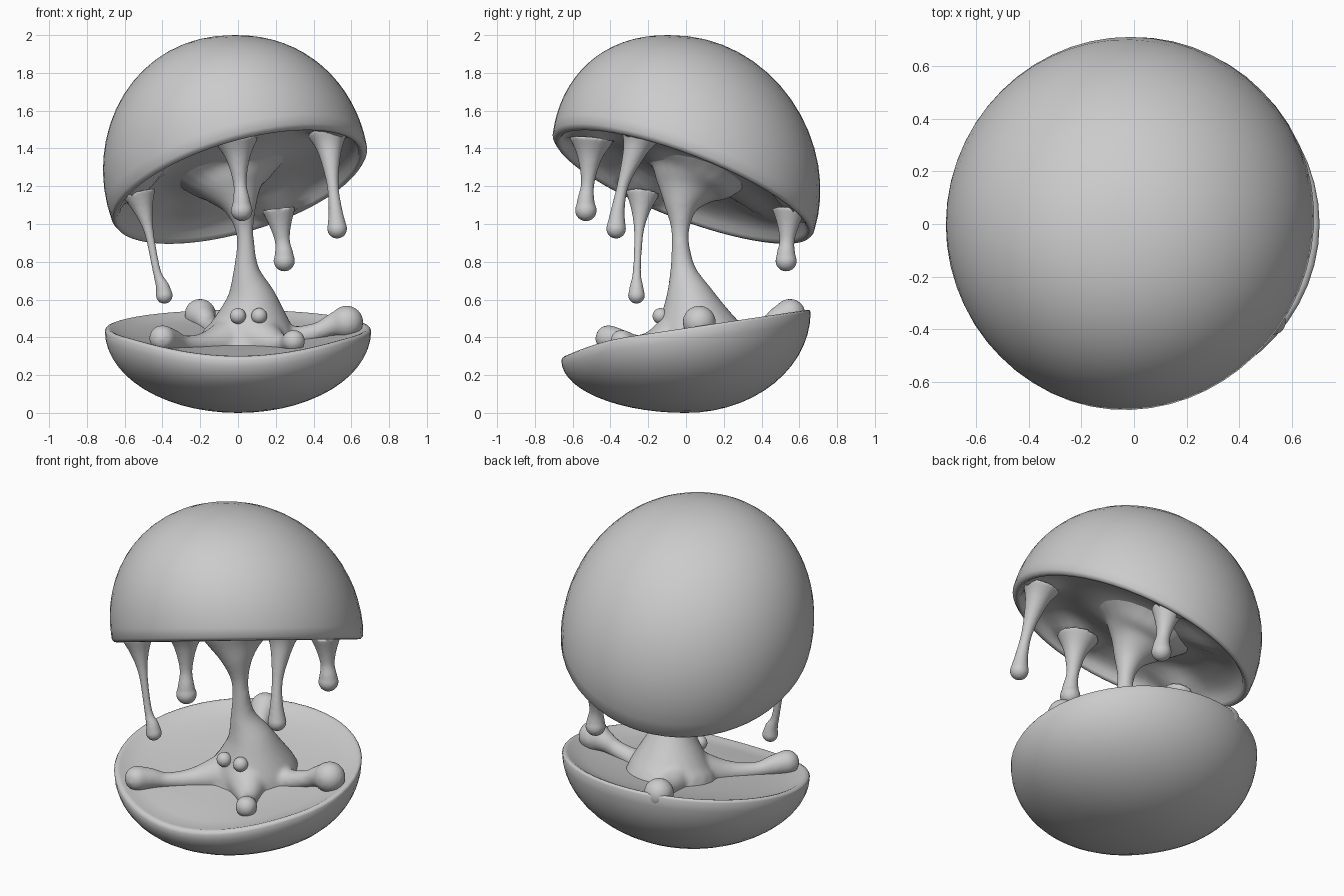
import bpy, bmesh, math
from mathutils import Vector

if "Cube" in bpy.data.objects:
    bpy.data.objects.remove(bpy.data.objects["Cube"])

SEG = 56


def finish(bm, name):
    bmesh.ops.remove_doubles(bm, verts=bm.verts, dist=0.0005)
    bmesh.ops.recalc_face_normals(bm, faces=bm.faces)
    me = bpy.data.meshes.new(name)
    bm.to_mesh(me)
    bm.free()
    for p in me.polygons:
        p.use_smooth = True
    ob = bpy.data.objects.new(name, me)
    bpy.context.collection.objects.link(ob)
    return ob


def loft(bm, rows):
    rings = [[bm.verts.new(p) for p in row] for row in rows]
    n = len(rows[0])
    for a, b in zip(rings, rings[1:]):
        for i in range(n):
            j = (i + 1) % n
            bm.faces.new((a[i], a[j], b[j], b[i]))
    return rings


def columns_to_object(name, column):
    """Loft a closed body from one profile per angle."""
    cols = [column(2 * math.pi * i / SEG) for i in range(SEG)]
    bm = bmesh.new()
    loft(bm, list(zip(*cols)))
    return finish(bm, name)


# Upper dome: sheared sphere cut by a tilted plane
def plane_z(x, y):
    return 1.212 + 0.28 * x - 0.375 * y


# Ceiling of melted slime sags where the column and drips hang (x, y, drop, spread)
SAGS = ((-.02, 0, .13, .20), (-.52, -.24, .09, .10), (0, -.51, .08, .10),
        (.48, -.26, .08, .10), (.22, .55, .08, .10), (-.2, .35, .05, .12))


def ceiling_z(x, y, up):
    sag = sum(d * math.exp(-((x - a) ** 2 + (y - b) ** 2) / (s * s)) for a, b, d, s in SAGS)
    return plane_z(x, y) + up - sag


def dome_point(t, phi):
    z = 0.72 * math.cos(phi)
    r = 0.705 * math.sin(phi) ** 0.93 if phi > 0 else 0
    return Vector((r * math.cos(t) - 0.01 - 0.01 * z, r * math.sin(t) - 0.13 * z, 1.28 + z))


def dome_column(t):
    lo, hi = 0.3, 2.8
    for _ in range(30):
        mid = (lo + hi) / 2
        p = dome_point(t, mid)
        lo, hi = (mid, hi) if p.z > plane_z(p.x, p.y) else (lo, mid)
    pts = [dome_point(t, lo * k / 16) for k in range(17)]
    rim = pts[-1]
    for s, up in ((.98, -.018), (.955, -.02), (.935, -.005)):
        x, y = rim.x * s, rim.y * s
        pts.append(Vector((x, y, plane_z(x, y) + up)))
    for k in range(15):
        s = .92 * (1 - k / 14)
        x, y = rim.x * s, rim.y * s
        up = .025 + .085 * min(1, (.92 - s) / .3) ** .6
        pts.append(Vector((x, y, ceiling_z(x, y, up))))
    return pts


columns_to_object("upper_shell", dome_column)


# Lower bowl: rim rises to the back, shallow filled top
def bowl_rim(y):
    return 0.435 + 0.15 * y - 0.45 * min(0, y + 0.3) ** 2


def bowl_column(t):
    c, s = math.cos(t), math.sin(t)
    R = 0.705 - 0.045 * s * s
    h = bowl_rim(R * s)
    pts = []
    for k in range(15):
        a = math.pi / 2 * (1 - k / 14)
        r = R * math.cos(a)
        pts.append(Vector((r * c, r * s, h * (1 - math.sin(a)))))
    for q, up in ((.992, .01), (.975, .014), (.955, .01), (.92, -.005),
                  (.8, -.025), (.65, -.038), (.5, -.046), (.25, -.052), (0, -.055)):
        r = R * q
        pts.append(Vector((r * c, r * s, bowl_rim(r * s) + up)))
    return pts


columns_to_object("lower_bowl", bowl_column)


# Soft tube through (x, y, z, radius) points, with optional ball end
def tube(bm, pts, ball=True, steps=6):
    P = [Vector(p) for p in pts]
    P = [2 * P[0] - P[1]] + P + [2 * P[-1] - P[-2]]
    path = []
    for i in range(1, len(P) - 2):
        a, b, c, d = P[i - 1:i + 3]
        for k in range(steps):
            u = k / steps
            path.append(0.5 * (2 * b + (c - a) * u + (2 * a - 5 * b + 4 * c - d) * u * u
                               + (3 * b - a - 3 * c + d) * u ** 3))
    path.append(P[-2])
    rows = []
    for i, p in enumerate(path):
        d = (path[min(i + 1, len(path) - 1)] - path[max(i - 1, 0)]).to_3d()
        q = d.to_track_quat('Z', 'Y')
        r = max(p.w, 0.01)
        rows.append([p.to_3d() + q @ Vector((r * math.cos(t), r * math.sin(t), 0))
                     for t in (2 * math.pi * k / 20 for k in range(20))])
    rings = loft(bm, rows)
    bm.faces.new(rings[0][::-1])
    bm.faces.new(rings[-1])
    if ball:
        s = bmesh.ops.create_icosphere(bm, subdivisions=3, radius=pts[-1][3])
        bmesh.ops.translate(bm, verts=s["verts"], vec=pts[-1][:3])


def melt(bm, name, voxel, smooth):
    ob = finish(bm, name)
    m = ob.modifiers.new("fuse", 'REMESH')
    m.mode = 'VOXEL'
    m.voxel_size = voxel
    m.use_smooth_shade = True
    s = ob.modifiers.new("soften", 'SMOOTH')
    s.iterations = smooth
    s.factor = 0.5


# Slime body stretched between the halves, plus four arms
bm = bmesh.new()
tube(bm, [(.06, .08, .28, .30), (.06, .07, .36, .27), (.07, .05, .45, .225),
          (.07, .02, .6, .14), (.045, -.015, .75, .072), (.04, -.03, .9, .047),
          (.03, -.03, 1.0, .055), (.01, -.025, 1.1, .095), (-.02, 0, 1.19, .17),
          (-.04, .03, 1.26, .26), (-.06, .06, 1.35, .38)], ball=False)
for arm in (
    [(.1, .03, .40, .15), (.27, .05, .39, .075), (.42, .06, .43, .05),
     (.50, .07, .465, .062), (.575, .07, .48, .09)],
    [(0, 0, .39, .15), (-.16, -.16, .365, .07), (-.28, -.28, .365, .046),
     (-.35, -.35, .385, .06), (-.40, -.41, .395, .072)],
    [(.1, -.05, .39, .15), (.19, -.17, .365, .08), (.25, -.26, .365, .05), (.295, -.34, .38, .063)],
    [(0, .1, .40, .15), (-.09, .27, .42, .075), (-.15, .42, .46, .05),
     (-.18, .49, .50, .065), (-.20, .55, .52, .086)],
):
    tube(bm, arm)
melt(bm, "slime_body", 0.012, 14)

# Drips hanging inside the dome rim
drips = (
    [(-.525, -.23, 1.165, .09), (-.50, -.24, 1.07, .05), (-.47, -.25, .95, .025),
     (-.43, -.26, .75, .022), (-.40, -.262, .67, .036), (-.39, -.262, .622, .045)],
    [(-.01, -.50, 1.45, .12), (.0, -.51, 1.35, .065), (.01, -.52, 1.22, .036),
     (.018, -.53, 1.13, .045), (.02, -.53, 1.072, .058)],
    [(.475, -.24, 1.48, .11), (.485, -.27, 1.39, .065), (.50, -.33, 1.22, .032),
     (.515, -.36, 1.08, .036), (.525, -.37, .975, .053)],
    [(.215, .545, 1.08, .09), (.225, .54, .99, .057), (.235, .535, .91, .04),
     (.243, .53, .85, .048), (.245, .53, .805, .057)],
)
for i, d in enumerate(drips):
    bm = bmesh.new()
    tube(bm, d)
    melt(bm, f"drip_{i + 1}", 0.009, 4)

# Eyes
for side, x in (("left", 0.0), ("right", 0.112)):
    bm = bmesh.new()
    bmesh.ops.create_uvsphere(bm, u_segments=24, v_segments=14, radius=0.042)
    eye = finish(bm, side + "_eye")
    eye.location = (x, -0.135, 0.513)
